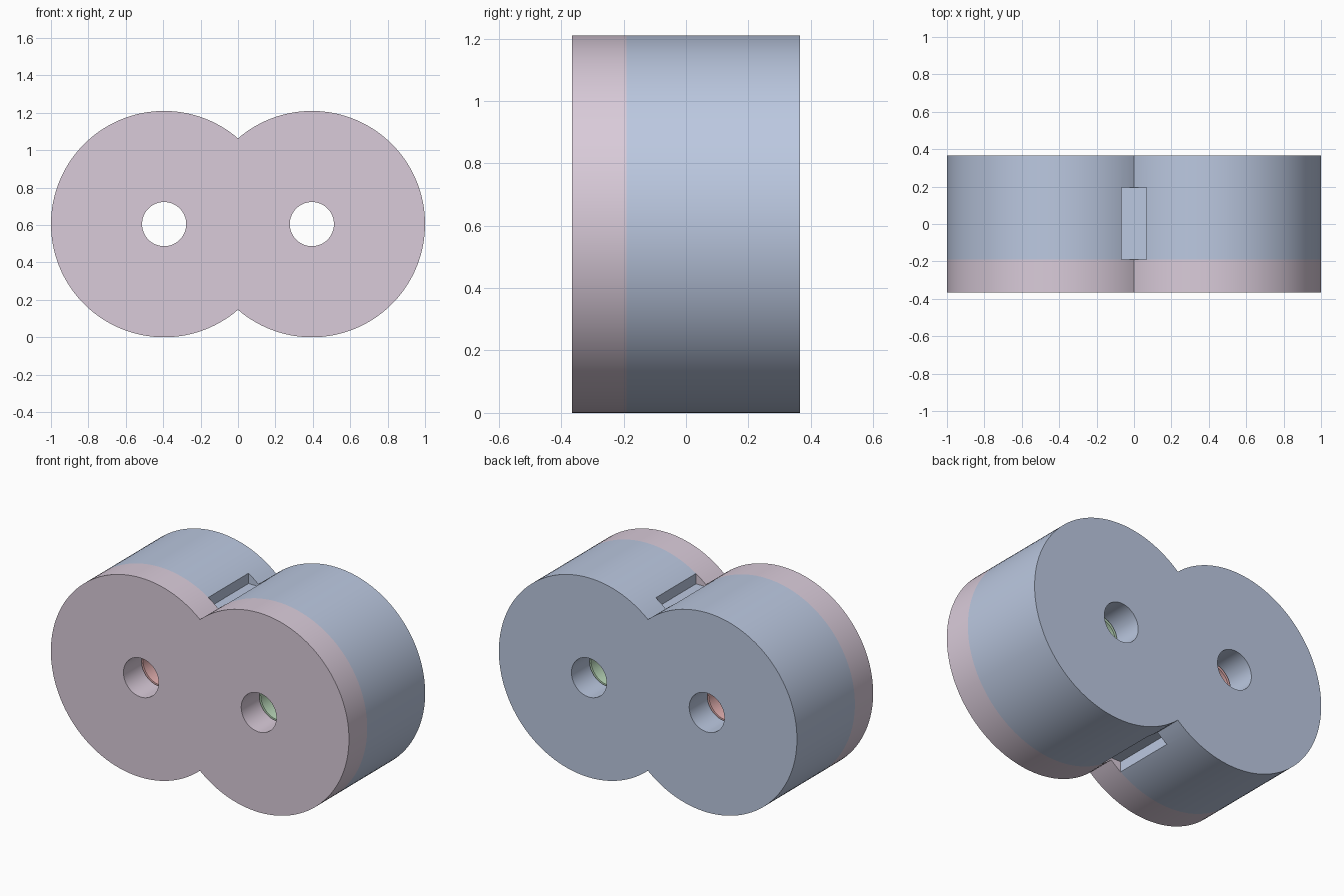
import bpy, bmesh
from math import cos, sin, pi, acos, radians

if "Cube" in bpy.data.objects:
    bpy.data.objects.remove(bpy.data.objects["Cube"])

CZ, CX = 0.605, 0.395          # shaft height and half spacing
R, CAV, BORE = 0.605, 0.47, 0.118
FRONT, SPLIT, BACK = -0.365, -0.19, 0.365


def material(name, rgb):
    m = bpy.data.materials.new(name)
    m.diffuse_color = (*rgb, 1)
    m.use_nodes = True
    m.node_tree.nodes["Principled BSDF"].inputs["Base Color"].default_value = m.diffuse_color
    return m


def prism(name, pts, y0, y1, mat=None):
    """Extrude an (x, z) outline from y0 to y1."""
    bm = bmesh.new()
    face = bm.faces.new([bm.verts.new((x, y0, z)) for x, z in pts])
    ext = bmesh.ops.extrude_face_region(bm, geom=[face])
    moved = [v for v in ext["geom"] if isinstance(v, bmesh.types.BMVert)]
    bmesh.ops.translate(bm, vec=(0, y1 - y0, 0), verts=moved)
    bmesh.ops.recalc_face_normals(bm, faces=bm.faces)
    me = bpy.data.meshes.new(name)
    bm.to_mesh(me)
    bm.free()
    ob = bpy.data.objects.new(name, me)
    bpy.context.collection.objects.link(ob)
    if mat:
        me.materials.append(mat)
    return ob


def circle(cx, r, n=64):
    return [(cx + r * cos(2 * pi * i / n), CZ + r * sin(2 * pi * i / n)) for i in range(n)]


def figure_eight(r, n=96):
    """Outline of two overlapping circles."""
    a = pi - acos(CX / r)
    arc = [-a + 2 * a * i / n for i in range(n + 1)]
    right = [(CX + r * cos(t), CZ + r * sin(t)) for t in arc]
    left = [(-x, 2 * CZ - z) for x, z in right]
    return right[:-1] + left[:-1]


def box(x0, x1, z0, z1):
    return [(x0, z0), (x1, z0), (x1, z1), (x0, z1)]


def cut(ob, cutters):
    for c in cutters:
        c.hide_render = True
        mod = ob.modifiers.new("cut", 'BOOLEAN')
        mod.operation, mod.solver, mod.object = 'DIFFERENCE', 'EXACT', c
        bpy.context.view_layer.objects.active = ob
        bpy.ops.object.modifier_apply(modifier=mod.name)
        bpy.data.objects.remove(c)


def smooth(ob):
    bpy.ops.object.select_all(action='DESELECT')
    ob.select_set(True)
    bpy.context.view_layer.objects.active = ob
    bpy.ops.object.shade_smooth_by_angle(angle=radians(25))


def bores(r):
    return [prism("bore_cutter", circle(s * CX, r), -0.6, 0.6) for s in (-1, 1)]


def gear_outline(cx, phase, teeth=12, root=0.33, tip=0.455):
    pts = []
    for i in range(teeth):
        for frac, r in ((-0.30, root), (-0.12, tip), (0.12, tip), (0.30, root)):
            t = phase + 2 * pi * (i + frac) / teeth
            pts.append((cx + r * cos(t), CZ + r * sin(t)))
    return pts


# Housing body: gear chamber, shaft holes, port slots in both waists
blue = material("housing_blue", (0.50, 0.58, 0.75))
housing = prism("pump_housing", figure_eight(R), SPLIT, BACK, blue)
cut(housing, [prism("chamber_cutter", figure_eight(CAV), -0.4, 0.19),
              prism("port_cutter", box(-0.066, 0.066, 1.05, 1.4), -0.4, 0.195),
              prism("port_cutter", box(-0.066, 0.066, -0.2, 0.16), -0.4, 0.195)]
    + bores(BORE))
smooth(housing)

# Front cover plate
pink = material("cover_mauve", (0.70, 0.60, 0.70))
cover = prism("front_cover", figure_eight(R), FRONT, SPLIT, pink)
cut(cover, bores(BORE))
smooth(cover)

# Meshing gears inside the chamber
for name, s, phase, rgb in (("drive_gear", -1, 0, (0.80, 0.45, 0.45)),
                            ("idler_gear", 1, pi / 12, (0.50, 0.70, 0.50))):
    gear = prism(name, gear_outline(s * CX, phase), -0.175, 0.175,
                 material(name + "_colour", rgb))
    cut(gear, [prism("bore_cutter", circle(s * CX, BORE + 0.002), -0.6, 0.6)])
    smooth(gear)
